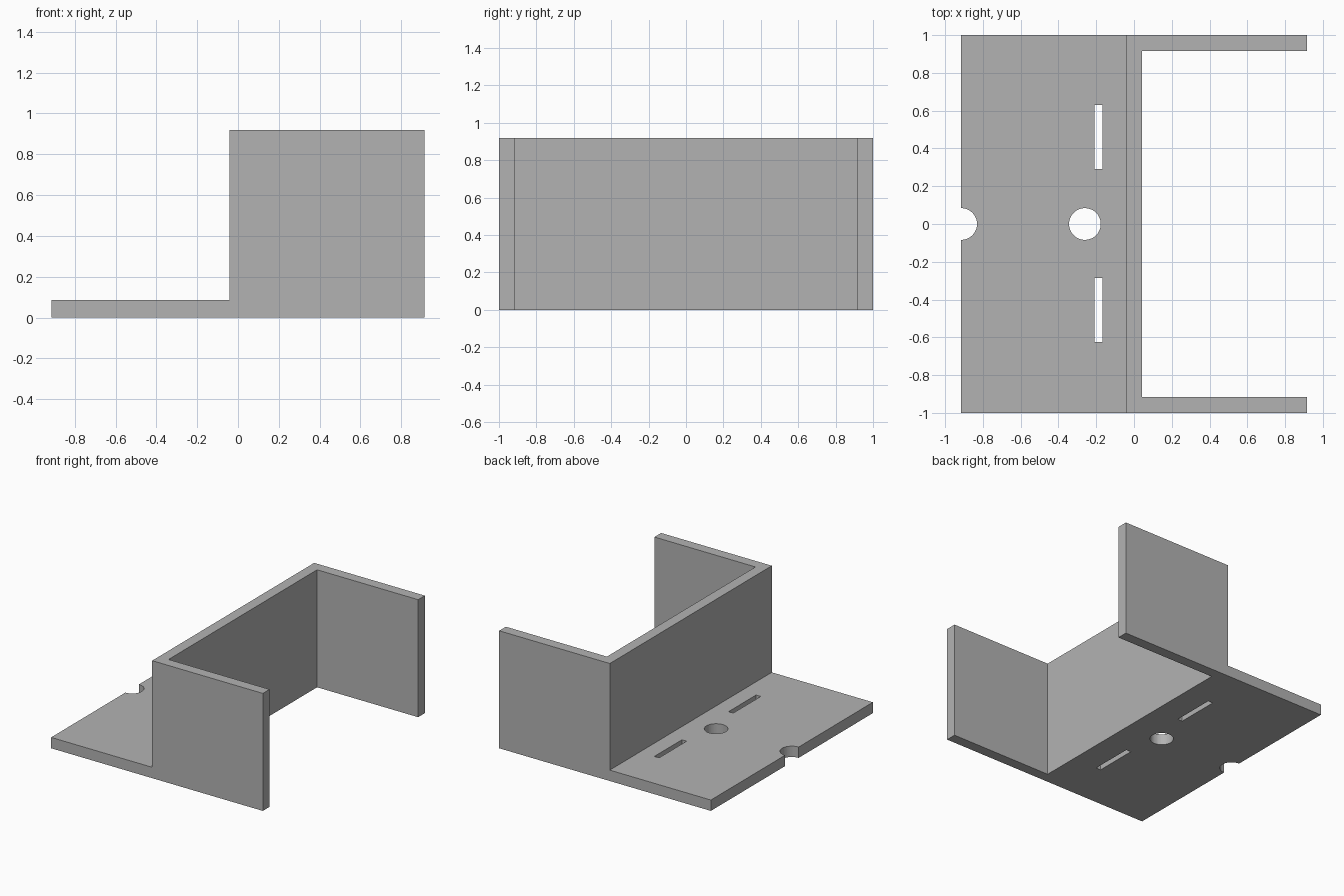
import bpy, bmesh

if "Cube" in bpy.data.objects:
    bpy.data.objects.remove(bpy.data.objects["Cube"], do_unlink=True)

LENGTH_X, HALF_Y, HEIGHT = 0.915, 1.0, 0.918
WALL = 0.083          # sheet thickness
FACE_X = WALL / 2     # upright panel is centred on x = 0

grey = bpy.data.materials.new("plain grey")
grey.use_nodes = True
grey.diffuse_color = (0.45, 0.45, 0.45, 1)
grey.node_tree.nodes["Principled BSDF"].inputs["Base Color"].default_value = grey.diffuse_color


def prism(name, outline, z0, z1):
    """Extrude a flat outline from z0 to z1."""
    bm = bmesh.new()
    face = bm.faces.new([bm.verts.new((x, y, z0)) for x, y in outline])
    top = bmesh.ops.extrude_face_region(bm, geom=[face])["geom"]
    bmesh.ops.translate(bm, vec=(0, 0, z1 - z0),
                        verts=[v for v in top if isinstance(v, bmesh.types.BMVert)])
    bmesh.ops.recalc_face_normals(bm, faces=bm.faces)
    mesh = bpy.data.meshes.new(name)
    bm.to_mesh(mesh)
    bm.free()
    mesh.materials.append(grey)
    obj = bpy.data.objects.new(name, mesh)
    bpy.context.collection.objects.link(obj)
    return obj


def rect(x0, x1, y0, y1):
    return [(x0, y0), (x1, y0), (x1, y1), (x0, y1)]


def combine(target, tool, operation):
    """Apply a boolean and discard the tool object."""
    mod = target.modifiers.new("combine", "BOOLEAN")
    mod.operation, mod.object, mod.solver = operation, tool, "EXACT"
    bpy.context.view_layer.objects.active = target
    bpy.ops.object.modifier_apply(modifier=mod.name)
    bpy.data.objects.remove(tool, do_unlink=True)


# U-shaped upright: back panel with two side walls
inner = HALF_Y - WALL
channel = [(-FACE_X, -HALF_Y), (LENGTH_X, -HALF_Y), (LENGTH_X, -inner), (FACE_X, -inner),
           (FACE_X, inner), (LENGTH_X, inner), (LENGTH_X, HALF_Y), (-FACE_X, HALF_Y)]
bracket = prism("bracket", channel, 0, HEIGHT)

# Mounting plate
plate = prism("mounting_plate", rect(-LENGTH_X, 0, -HALF_Y, HALF_Y), 0, 0.085)
combine(bracket, plate, "UNION")

# Round screw hole and half-round edge notch
for x in (-0.26, -LENGTH_X):
    bpy.ops.mesh.primitive_cylinder_add(vertices=48, radius=0.084, depth=0.4, location=(x, 0, 0))
    drill = bpy.context.object
    drill.data.materials.append(grey)
    combine(bracket, drill, "DIFFERENCE")

# Narrow slots
for y in (0.46, -0.455):
    slot = prism("slot_cutter", rect(-0.209, -0.168, y - 0.17, y + 0.17), -0.2, 0.2)
    combine(bracket, slot, "DIFFERENCE")
